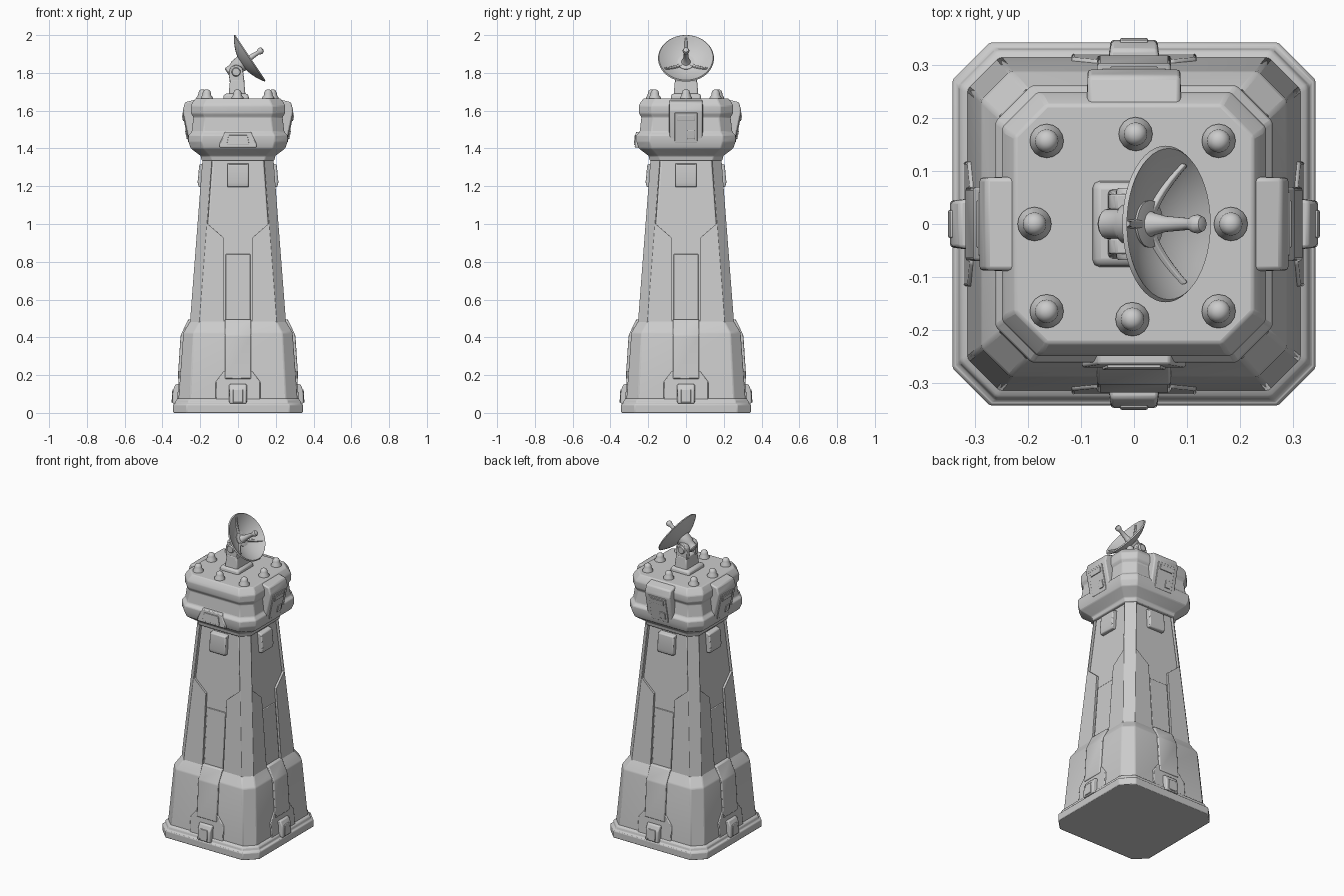
import bpy, bmesh, math
from mathutils import Matrix, Vector

if "Cube" in bpy.data.objects:
    bpy.data.objects.remove(bpy.data.objects["Cube"])

gray = bpy.data.materials.new("light_gray")
gray.diffuse_color = (0.6, 0.6, 0.6, 1)
gray.use_nodes = True
gray.node_tree.nodes["Principled BSDF"].inputs["Base Color"].default_value = gray.diffuse_color


def finish(name, bm, bevel=0.0, angle=30):
    bmesh.ops.recalc_face_normals(bm, faces=bm.faces)
    me = bpy.data.meshes.new(name)
    bm.to_mesh(me)
    bm.free()
    me.materials.append(gray)
    ob = bpy.data.objects.new(name, me)
    bpy.context.collection.objects.link(ob)
    if bevel:
        m = ob.modifiers.new("bevel", 'BEVEL')
        m.width, m.segments, m.limit_method = bevel, 2, 'ANGLE'
        m.angle_limit = math.radians(20)
    bpy.ops.object.select_all(action='DESELECT')
    bpy.context.view_layer.objects.active = ob
    ob.select_set(True)
    bpy.ops.object.shade_smooth_by_angle(angle=math.radians(angle))
    return ob


def loft(name, rings, bevel=0.0, turn=0, angle=30):
    """Skin closed rings of 3D points, capped at both ends."""
    bm = bmesh.new()
    rows = [[bm.verts.new(p) for p in r] for r in rings]
    n = len(rows[0])
    for a, b in zip(rows, rows[1:]):
        for i in range(n):
            bm.faces.new((a[i], a[(i + 1) % n], b[(i + 1) % n], b[i]))
    bm.faces.new(rows[0])
    bm.faces.new(rows[-1])
    bm.transform(Matrix.Rotation(math.radians(turn), 4, 'Z'))
    return finish(name, bm, bevel, angle)


def octagon(z, h, c):
    k = h - c
    return [(k, -h, z), (h, -k, z), (h, k, z), (k, h, z),
            (-k, h, z), (-h, k, z), (-h, -k, z), (-k, -h, z)]


def plate(name, outline, depth, thick, turn, bevel=0.005):
    """Wall plate: (u, z) outline following the wall depth(z), facing the front before turning."""
    loft(name, [[(u, -depth(z) + thick, z) for u, z in outline],
                [(u, -depth(z), z) for u, z in outline]], bevel, turn)


def wedge(name, profile, half, turn, bevel=0.006, taper=0.0):
    """Side profile of (depth, z) extruded sideways; taper narrows the outer points."""
    dmin = min(d for d, z in profile)
    w = lambda d: half - (taper if d > dmin + 0.01 else 0)
    loft(name, [[(s * w(d), -d, z) for d, z in profile] for s in (-1, 1)], bevel, turn)


def mirror(pts):
    return pts + [(-u, z) for u, z in reversed(pts)]


def wall(z):
    return 0.258 - (z - 0.43) * 0.077


def skirt_wall(z):
    return 0.316 - (z - 0.07) * 0.075


# Stepped plinth, skirt and tower core
loft("plinth", [octagon(*r) for r in ((0, .343, .07), (.045, .343, .07), (.05, .333, .07),
                                      (.07, .328, .068), (.08, .31, .06))], .005)
loft("skirt", [octagon(*r) for r in ((.06, .316, .06), (.425, .289, .055), (.49, .25, .05))], .006)
loft("tower_core", [octagon(z, wall(z) - .013, .045) for z in (.4, 1.37)], .004)

# Raised cladding wrapping each corner of the tower
for turn in (0, 90, 180, 270):
    rings = []
    for z, u in ((.4, .073), (.925, .073), (1.0, .16), (1.36, .135)):
        h, c, t = wall(z), .05, .03
        k = h - c
        rings.append([(-u, -h, z), (-k - .001, -h, z), (-h, -k - .001, z), (-h, -u, z),
                      (-h + t, -u, z), (-h + t, -k, z), (-k, -h + t, z), (-u, -h + t, z)])
    loft("corner_cladding", rings, .004, turn)

# Details repeated on all four walls
for turn in (0, 90, 180, 270):
    plate("wall_panel", mirror([(.066, .49), (.066, .84)]), lambda z: wall(z) - .007, .02, turn, .003)
    wedge("skirt_rib", [(.22, .18), (.319, .18), (.304, .41), (.264, .495), (.22, .495)], .07, turn)
    plate("door_surround", mirror([(.118, .06), (.118, .165), (.075, .22)]),
          lambda z: skirt_wall(z) + .006, .05, turn)
    wedge("door_block", [(.29, .05), (.348, .05), (.345, .12), (.33, .152), (.29, .152)], .052, turn, .006, .008)
    plate("door_plate", mirror([(.026, .055), (.026, .125)]), lambda z: .352 - (z - .05) * .06, .02, turn, .003)
    wedge("wall_lamp", [(.16, 1.195), (.208, 1.195), (.214, 1.22), (.205, 1.315), (.16, 1.325)], .056, turn)

# Head with flared collar, lip, waist and roof
loft("head", [octagon(*r) for r in ((1.335, .192, .05), (1.36, .197, .05), (1.40, .25, .065),
                                    (1.435, .262, .068), (1.47, .262, .068), (1.488, .245, .062),
                                    (1.565, .236, .06), (1.585, .248, .065), (1.625, .25, .068),
                                    (1.64, .243, .068), (1.665, .225, .06))], .005)

# Sloped equipment boxes on the sides and back, with a framed hatch
for turn in (90, 180, 270):
    wedge("equipment_box", [(.2, 1.405), (.252, 1.405), (.293, 1.6), (.28, 1.645), (.22, 1.66), (.2, 1.6)],
          .092, turn, .008, .004)
    slope = lambda z: .252 + (z - 1.405) * .21
    plate("hatch", mirror([(.06, 1.43), (.06, 1.59)]), lambda z: slope(z) + .005, .02, turn, .003)
    plate("hatch_slot", mirror([(.045, 1.545), (.045, 1.575)]), lambda z: slope(z) + .01, .015, turn, .002)
    plate("hatch_latch", [(.008, 1.45), (.045, 1.45), (.045, 1.495), (.008, 1.495)],
          lambda z: slope(z) + .01, .015, turn, .002)

# Front visor
plate("front_visor", mirror([(.098, 1.405), (.098, 1.425), (.068, 1.488)]),
      lambda z: .272 - (z - 1.405) * .08, .06, 0)
plate("front_vent", mirror([(.06, 1.418), (.05, 1.47)]), lambda z: .277 - (z - 1.405) * .08, .02, 0, .002)


def lathe(name, profile, mat, seg=32, angle=40):
    """Revolve an (r, z) profile from axis to axis."""
    bm = bmesh.new()
    vs = [bm.verts.new((r, 0, z)) for r, z in profile]
    es = [bm.edges.new(p) for p in zip(vs, vs[1:])]
    bmesh.ops.spin(bm, geom=vs + es, cent=(0, 0, 0), axis=(0, 0, 1), angle=math.tau, steps=seg)
    bmesh.ops.remove_doubles(bm, verts=bm.verts, dist=1e-5)
    bm.transform(mat)
    return finish(name, bm, 0, angle)


# Domed roof bolts
bolt = [(0, 0), (.032, 0), (.032, .01), (.023, .022), (.022, .034), (.017, .046), (.009, .051), (0, .053)]
for x, y in ((-.165, .157), (.16, .157), (-.165, -.165), (.16, -.165),
             (.003, .17), (-.003, -.18), (-.188, 0), (.183, 0)):
    lathe("roof_bolt", bolt, Matrix.Translation((x, y, 1.66)), 16)


# Dish mount: foot, forked post, pivot and hub
def block(name, x0, x1, y0, y1, z0, z1, bevel=.006, inset=0):
    loft(name, [[(x0 + i, y0 + i, z), (x1 - i, y0 + i, z), (x1 - i, y1 - i, z), (x0 + i, y1 - i, z)]
                for z, i in ((z0, 0), (z1, inset))], bevel)


block("mount_foot", -.08, .06, -.083, .083, 1.655, 1.69, .012, .006)
block("mount_post", -.05, .04, -.066, .066, 1.68, 1.765, .008, .008)
for y in (-.042, .042):
    arm = [(-.045, 1.75), (.035, 1.75), (.028, 1.80)]
    arm += [(-.01 + .038 * math.cos(a), 1.805 + .038 * math.sin(a)) for a in (.4, .9, 1.57, 2.24, 2.74)]
    arm += [(-.048, 1.80)]
    loft("mount_fork", [[(x, y + s * .015, z) for x, z in arm] for s in (-1, 1)], .004)
side = Matrix.Translation((-.01, 0, 1.805)) @ Matrix.Rotation(math.pi / 2, 4, 'X')
lathe("pivot_pin", [(0, -.068), (.02, -.068), (.024, -.062), (.024, .062), (.02, .068), (0, .068)], side, 20)

axis = Matrix.Translation((.06, 0, 1.877)) @ Matrix.Rotation(.984, 4, 'Y')
lathe("dish_hub", [(0, -.14), (.022, -.14), (.028, -.134), (.03, -.10), (.038, -.09), (.045, -.035), (0, -.03)],
      axis, 20)

# Shallow dish shell
R, D = .148, .052
outer = [(R * t / 10, -D * (1 - (t / 10) ** 2)) for t in range(11)]
inner = [(r * .965, z + .007) for r, z in reversed(outer)]
lathe("dish", outer + inner, axis, 48)

# Feed horn in the middle of the dish
lathe("feed_horn", [(0, -.048), (.032, -.045), (.022, -.03), (.015, .0), (.011, .055), (.016, .062),
                    (.018, .072), (.014, .083), (0, .088)], axis, 20)

# Three curved ribs lying on the inner dish surface
for k in range(3):
    turn = Matrix.Rotation(math.pi + k * math.tau / 3, 4, 'Z')
    rings = []
    for i in range(7):
        r = .015 + i * .019
        z = -D * (1 - (r / R) ** 2) + .005
        w = .011 - i * .0006
        rings.append([axis @ turn @ Vector(p) for p in
                      ((r, -w, z), (r, w, z), (r, w * .6, z + .012), (r, -w * .6, z + .012))])
    loft("dish_rib", rings, .002)
